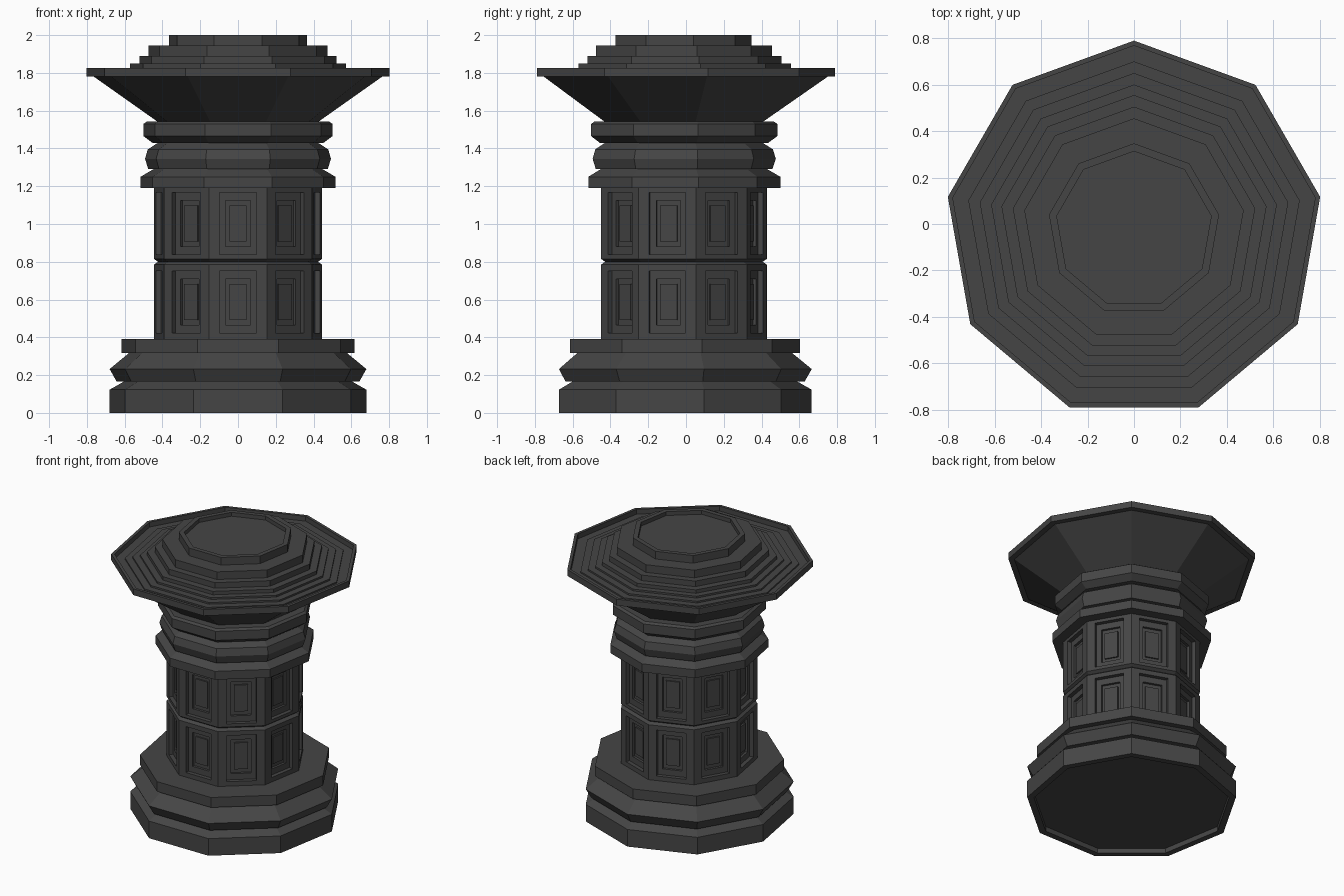
import bpy, bmesh, math
from mathutils import Vector

if "Cube" in bpy.data.objects:
    bpy.data.objects.remove(bpy.data.objects["Cube"])

SIDES = 9
CY = -0.0245          # a nonagon's bounding box is off its centre
START = math.radians(90)

stone = bpy.data.materials.new("dark grey stone")
stone.diffuse_color = (0.06, 0.06, 0.06, 1)
stone.use_nodes = True
stone.node_tree.nodes["Principled BSDF"].inputs["Base Color"].default_value = stone.diffuse_color


def corner(r, z, k):
    a = START + k * 2 * math.pi / SIDES
    return Vector((r * math.cos(a), CY + r * math.sin(a), z))


def finish(name, bm):
    bmesh.ops.remove_doubles(bm, verts=bm.verts, dist=1e-5)
    bmesh.ops.recalc_face_normals(bm, faces=bm.faces)
    me = bpy.data.meshes.new(name)
    bm.to_mesh(me)
    bm.free()
    me.materials.append(stone)
    ob = bpy.data.objects.new(name, me)
    bpy.context.collection.objects.link(ob)
    return ob


def nonagon_lathe(name, profile):
    """Loft nine-sided rings through (radius, z) points and cap both ends."""
    bm = bmesh.new()
    rings = [[bm.verts.new(corner(r, z, k)) for k in range(SIDES)] for r, z in profile]
    for a, b in zip(rings, rings[1:]):
        for k in range(SIDES):
            j = (k + 1) % SIDES
            bm.faces.new((a[k], a[j], b[j], b[k]))
    bm.faces.new(rings[0][::-1])
    bm.faces.new(rings[-1])
    return finish(name, bm)


# stepped base mouldings, hollowed slightly underneath
nonagon_lathe("base", [
    (0.645, 0.035), (0.645, 0), (0.69, 0), (0.69, 0.123), (0.615, 0.165),
    (0.652, 0.165), (0.69, 0.232), (0.585, 0.318), (0.627, 0.318),
    (0.627, 0.39), (0.40, 0.39)])

# panelled shaft: nested rectangles on each side, in two tiers
SHAFT_R = 0.452
# (half width, half height, depth) of each nested rectangle
PANEL = [(0.098, 0.165, 0), (0.098, 0.165, 0.028), (0.065, 0.122, 0.028),
         (0.065, 0.122, 0.045), (0.046, 0.095, 0.045), (0.046, 0.095, 0.035)]


def panel_tier(name, z0, z1):
    bm = bmesh.new()
    for k in range(SIDES):
        p, q = corner(SHAFT_R, z0, k), corner(SHAFT_R, z0, k + 1)
        t = (q - p).normalized()
        n = t.cross(Vector((0, 0, 1)))
        mid = (p + q) / 2
        mid.z = (z0 + z1) / 2
        sizes = [((q - p).length / 2, (z1 - z0) / 2, 0)] + PANEL
        loops = []
        for w, h, d in sizes:
            loops.append([bm.verts.new(mid + t * w * sx + Vector((0, 0, h * sz)) - n * d)
                          for sx, sz in ((-1, -1), (1, -1), (1, 1), (-1, 1))])
        for a, b in zip(loops, loops[1:]):
            for i in range(4):
                j = (i + 1) % 4
                bm.faces.new((a[i], a[j], b[j], b[i]))
        bm.faces.new(loops[-1])
    # close the tier top and bottom
    for z in (z0, z1):
        bm.faces.new([bm.verts.new(corner(SHAFT_R, z, k)) for k in range(SIDES)])
    return finish(name, bm)


panel_tier("lower_shaft", 0.39, 0.785)
panel_tier("upper_shaft", 0.815, 1.19)
nonagon_lathe("shaft_groove", [(SHAFT_R, 0.785), (0.43, 0.80), (SHAFT_R, 0.815)])

# neck mouldings
nonagon_lathe("neck", [
    (0.40, 1.19), (0.524, 1.19), (0.524, 1.25), (0.455, 1.29), (0.482, 1.29),
    (0.50, 1.345), (0.485, 1.395), (0.43, 1.43), (0.46, 1.43), (0.508, 1.465),
    (0.508, 1.53), (0.49, 1.542), (0.40, 1.542)])

# flared capital with stepped top and a shallow sunk centre
nonagon_lathe("flared_capital", [
    (0.40, 1.54), (0.43, 1.54), (0.775, 1.78), (0.8146, 1.78), (0.8146, 1.825),
    (0.793, 1.825), (0.793, 1.79), (0.725, 1.79), (0.725, 1.80),
    (0.675, 1.80), (0.675, 1.812), (0.625, 1.812), (0.625, 1.825),
    (0.58, 1.825), (0.58, 1.85), (0.53, 1.85), (0.53, 1.89),
    (0.48, 1.89), (0.48, 1.945), (0.372, 1.945), (0.372, 2.0),
    (0.338, 2.0), (0.338, 1.972)])
